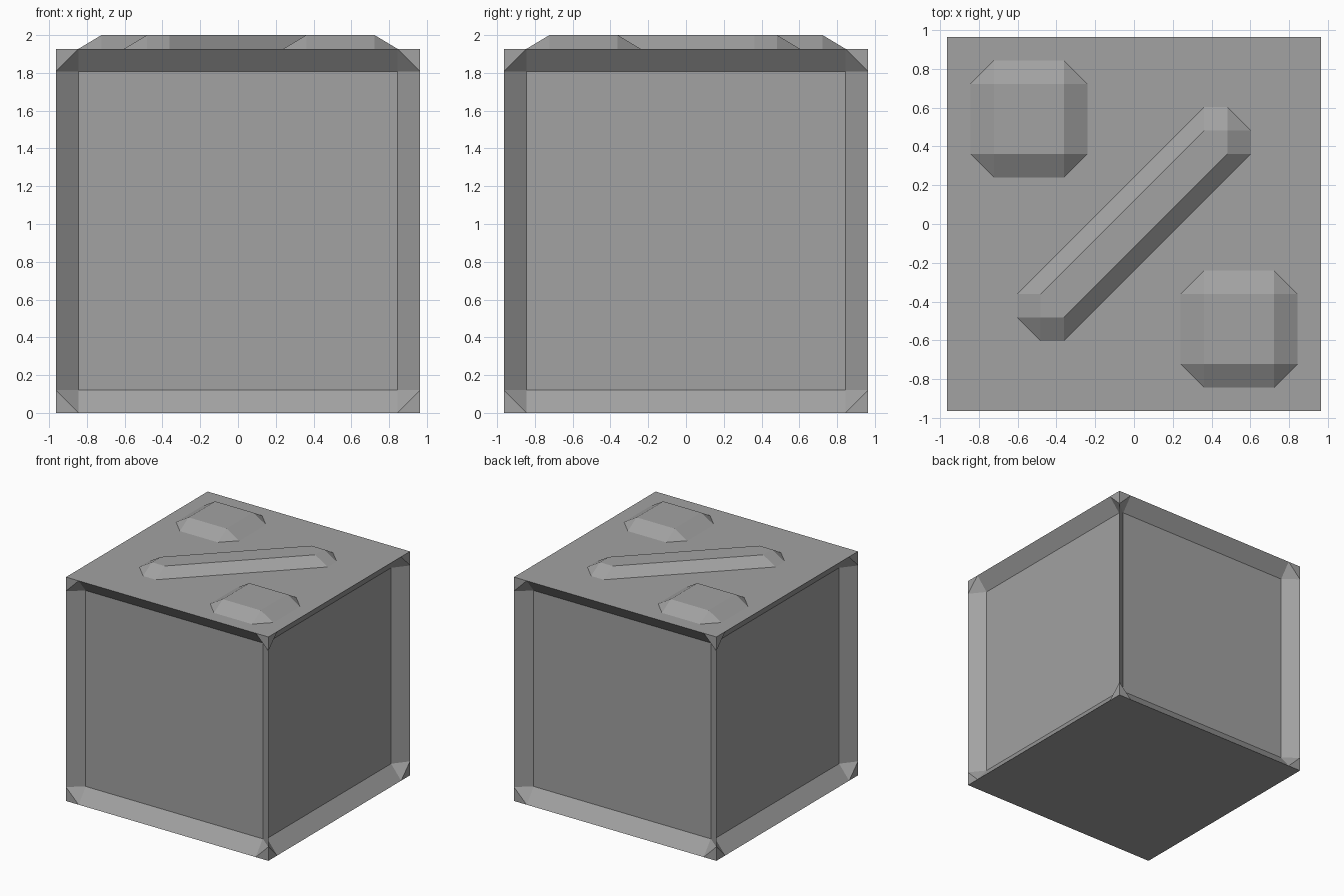
import bpy, bmesh
from math import pi
from mathutils import Matrix, Vector

if "Cube" in bpy.data.objects:
    bpy.data.objects.remove(bpy.data.objects["Cube"])

SIZE = 2 / 1.0375          # block edge length
H = SIZE / 2
U = SIZE / 16              # border / bevel module
RECESS = SIZE * 0.05       # depth of the side panels
RAISE = SIZE * 0.0375      # height of the top relief

grey = bpy.data.materials.new("dark_grey")
grey.diffuse_color = (0.36, 0.36, 0.36, 1)
grey.use_nodes = True
grey.node_tree.nodes["Principled BSDF"].inputs["Base Color"].default_value = grey.diffuse_color


def finish(bm, name):
    bmesh.ops.recalc_face_normals(bm, faces=bm.faces)
    mesh = bpy.data.meshes.new(name)
    bm.to_mesh(mesh)
    bm.free()
    mesh.materials.append(grey)
    obj = bpy.data.objects.new(name, mesh)
    bpy.context.collection.objects.link(obj)
    return obj


def block():
    bm = bmesh.new()
    i = H - U
    for side in range(4):
        turn = Matrix.Translation((0, 0, H)) @ Matrix.Rotation(side * pi / 2, 4, 'Z')

        def face(points, spin=0):
            spun = turn @ Matrix.Rotation(spin * pi / 2, 4, 'Y')
            bm.faces.new([bm.verts.new(spun @ Vector(p)) for p in points])

        d = -H + RECESS
        # sunken panel
        face([(-i, d, -i), (i, d, -i), (i, d, i), (-i, d, i)])
        for k in range(4):
            # sloped border, inner corner and flat outer corner
            face([(-i, -H, -H), (i, -H, -H), (i, d, -i), (-i, d, -i)], k)
            face([(i, -H, -H), (H, -H, -i), (i, d, -i)], k)
            face([(i, -H, -H), (H, -H, -H), (H, -H, -i)], k)
    bmesh.ops.remove_doubles(bm, verts=bm.verts, dist=1e-4)
    # flat top and bottom
    bmesh.ops.holes_fill(bm, edges=[e for e in bm.edges if e.is_boundary], sides=0)
    return finish(bm, "block")


def relief(name, base, top, center=(0, 0)):
    """Raised convex shape with sloped sides, coordinates in modules."""
    bm = bmesh.new()
    for outline, z in ((base, SIZE), (top, SIZE + RAISE)):
        for x, y in outline:
            bm.verts.new(((x + center[0]) * U, (y + center[1]) * U, z))
    bmesh.ops.convex_hull(bm, input=bm.verts)
    bmesh.ops.dissolve_limit(bm, angle_limit=0.01, verts=bm.verts, edges=bm.edges)
    return finish(bm, name)


block()

# two raised square pads with clipped corners
signs = [(sx, sy) for sx in (-1, 1) for sy in (-1, 1)]
pad_top = [(1.5 * sx, 1.5 * sy) for sx, sy in signs]
pad_base = [p for sx, sy in signs
            for p in ((2.5 * sx, 1.5 * sy), (1.5 * sx, 2.5 * sy))]
relief("raised_pad_back", pad_base, pad_top, (-4.5, 4.5))
relief("raised_pad_front", pad_base, pad_top, (4.5, -4.5))

# diagonal raised bar, half outline mirrored through the centre
half_base = [(3, 5), (4, 5), (5, 4), (5, 3)]
half_top = [(3, 4), (4, 4), (4, 3)]
relief("raised_bar",
       half_base + [(-x, -y) for x, y in half_base],
       half_top + [(-x, -y) for x, y in half_top])
